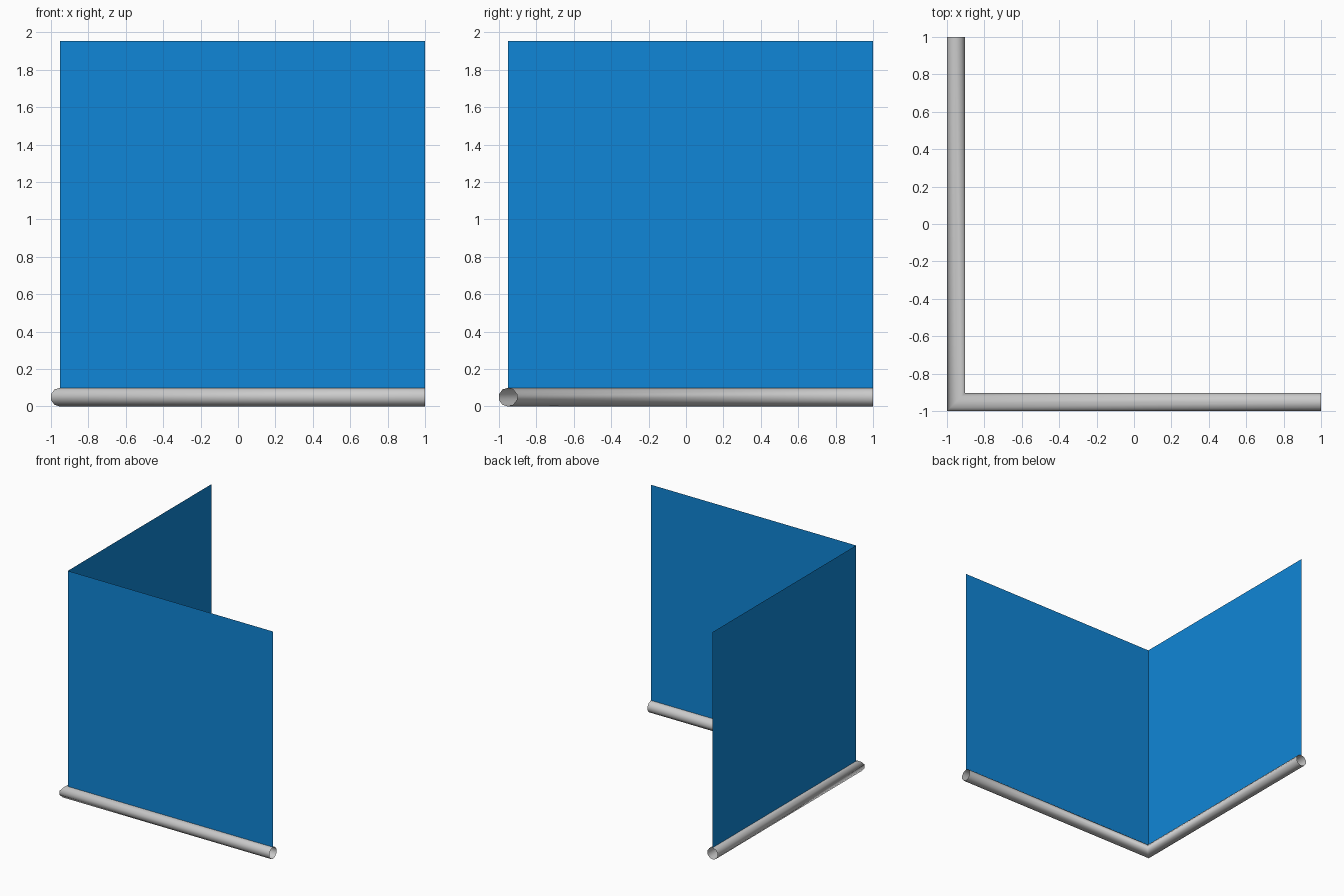
import bpy, bmesh
from math import cos, sin, pi
from mathutils import Vector

if "Cube" in bpy.data.objects:
    bpy.data.objects.remove(bpy.data.objects["Cube"])

R, SIDES = 0.05, 10
C = -1 + R * cos(pi / SIDES)      # centre line of the tube, plane of the panels
Z0, Z1 = 2 * R, 1.955             # panel bottom and top


def make_object(name, bm):
    mesh = bpy.data.meshes.new(name)
    bm.to_mesh(mesh)
    bm.free()
    obj = bpy.data.objects.new(name, mesh)
    bpy.context.collection.objects.link(obj)
    return obj


# Hollow ten-sided base tube, mitred at the corner and open at both ends
bm = bmesh.new()
path = [(Vector((1, C, R)), Vector((0, -1, 0))),
        (Vector((C, C, R)), Vector((-1, -1, 0))),
        (Vector((C, 1, R)), Vector((-1, 0, 0)))]
rings = []
for centre, out in path:
    angles = [2 * pi * i / SIDES for i in range(SIDES)]
    rings.append([bm.verts.new(centre + out * R * sin(a) + Vector((0, 0, R * cos(a))))
                  for a in angles])
for a, b in zip(rings, rings[1:]):
    for i in range(SIDES):
        j = (i + 1) % SIDES
        bm.faces.new((a[i], a[j], b[j], b[i])).smooth = True
bmesh.ops.recalc_face_normals(bm, faces=bm.faces)
make_object("base_tube", bm)

# Two thin upright panels meeting at the corner
blue = bpy.data.materials.new("panel_blue")
blue.diffuse_color = (0.005, 0.24, 0.68, 1)
blue.use_nodes = True
blue.node_tree.nodes["Principled BSDF"].inputs["Base Color"].default_value = blue.diffuse_color
for name, start, end in (("front_panel", (C, C), (1, C)),
                         ("side_panel", (C, 1), (C, C))):
    bm = bmesh.new()
    bm.faces.new([bm.verts.new((*p, z)) for p, z in
                  ((start, Z0), (end, Z0), (end, Z1), (start, Z1))])
    make_object(name, bm).data.materials.append(blue)
